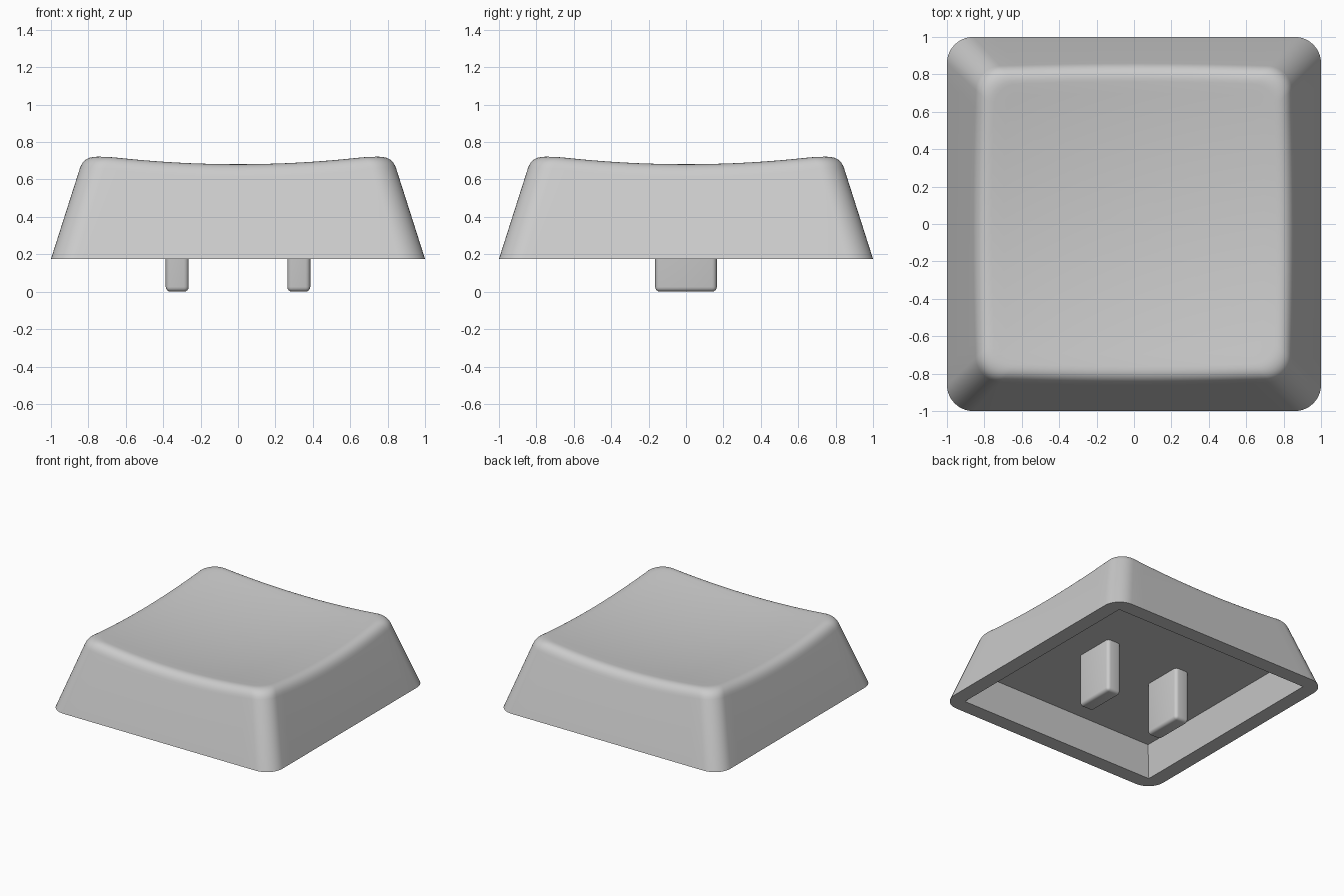
import bpy
import bmesh
import math
from mathutils import Vector

if "Cube" in bpy.data.objects:
    bpy.data.objects.remove(bpy.data.objects["Cube"])

grey = bpy.data.materials.new("light grey plastic")
grey.diffuse_color = (0.6, 0.6, 0.6, 1)
grey.use_nodes = True
grey.node_tree.nodes["Principled BSDF"].inputs["Base Color"].default_value = grey.diffuse_color

BASE = 0.175          # height of the lower rim
CORNER, SIDE = 10, 16  # segments per rounded corner / straight side


def dish(x, y):
    """Height of the scooped top."""
    return 0.63 + 0.087 * (x * x + y * y)


def square(half, radius, z):
    """Rounded square loop; a zero radius keeps the same point count."""
    pts = []
    c = half - radius
    for q in range(4):
        turn = q * math.pi / 2
        quarter = []
        for i in range(CORNER + 1):
            a = i / CORNER * math.pi / 2
            quarter.append((c + radius * math.cos(a), c + radius * math.sin(a)))
        for i in range(1, SIDE):
            quarter.append((c - 2 * c * i / SIDE, half))
        for x, y in quarter:
            pts.append(Vector((x * math.cos(turn) - y * math.sin(turn),
                               x * math.sin(turn) + y * math.cos(turn), z)))
    return pts


def finish(bm, name):
    bmesh.ops.remove_doubles(bm, verts=bm.verts, dist=1e-5)
    bmesh.ops.recalc_face_normals(bm, faces=bm.faces)
    mesh = bpy.data.meshes.new(name)
    bm.to_mesh(mesh)
    bm.free()
    mesh.materials.append(grey)
    obj = bpy.data.objects.new(name, mesh)
    bpy.context.collection.objects.link(obj)
    bpy.ops.object.select_all(action='DESELECT')
    obj.select_set(True)
    bpy.context.view_layer.objects.active = obj
    bpy.ops.object.shade_smooth_by_angle(angle=math.radians(35))
    return obj


# Cap: underside cavity, rim, sloped wall, rounded edge, dished top
bottom = square(1.0, 0.14, BASE)
upper = square(0.823, 0.13, 0.73)
walls, edges, inner = [], [], []
for b, t in zip(bottom, upper):
    e = t.copy()
    for _ in range(12):  # where the wall meets the dish
        e = b.lerp(t, (dish(e.x, e.y) - BASE) / (0.73 - BASE))
    d = Vector((e.x * 0.91, e.y * 0.91, 0))
    d.z = dish(d.x, d.y)
    walls.append(e + (b - e).normalized() * 0.08)
    edges.append(e)
    inner.append(d)

rings = [square(0.835, 0, BASE + 0.25), square(0.88, 0, BASE), bottom]
for i in range(9):
    t = i / 8
    rings.append([w * (1 - t) ** 2 + e * 2 * t * (1 - t) + d * t * t
                  for w, e, d in zip(walls, edges, inner)])
for i in range(1, 12):
    s = 1 - i / 12
    rings.append([Vector((d.x * s, d.y * s, dish(d.x * s, d.y * s))) for d in inner])

bm = bmesh.new()
loops = [[bm.verts.new(p) for p in ring] for ring in rings]
n = len(bottom)
for lo, hi in zip(loops, loops[1:]):
    for i in range(n):
        j = (i + 1) % n
        bm.faces.new((lo[i], lo[j], hi[j], hi[i]))
bm.faces.new(loops[0])    # cavity ceiling
bm.faces.new(loops[-1])   # centre of the dish
finish(bm, "cap")

# Two mounting legs
for side, name in ((-1, "left_leg"), (1, "right_leg")):
    bm = bmesh.new()
    bmesh.ops.create_cube(bm, size=1)
    for v in bm.verts:
        v.co = Vector((v.co.x * 0.123 + side * 0.325, v.co.y * 0.33,
                       (v.co.z + 0.5) * (BASE + 0.255)))
    rounded = [e for e in bm.edges if min(v.co.z for v in e.verts) < 0.01]
    bmesh.ops.bevel(bm, geom=rounded, offset=0.026, segments=4,
                    profile=0.5, affect='EDGES')
    finish(bm, name)
